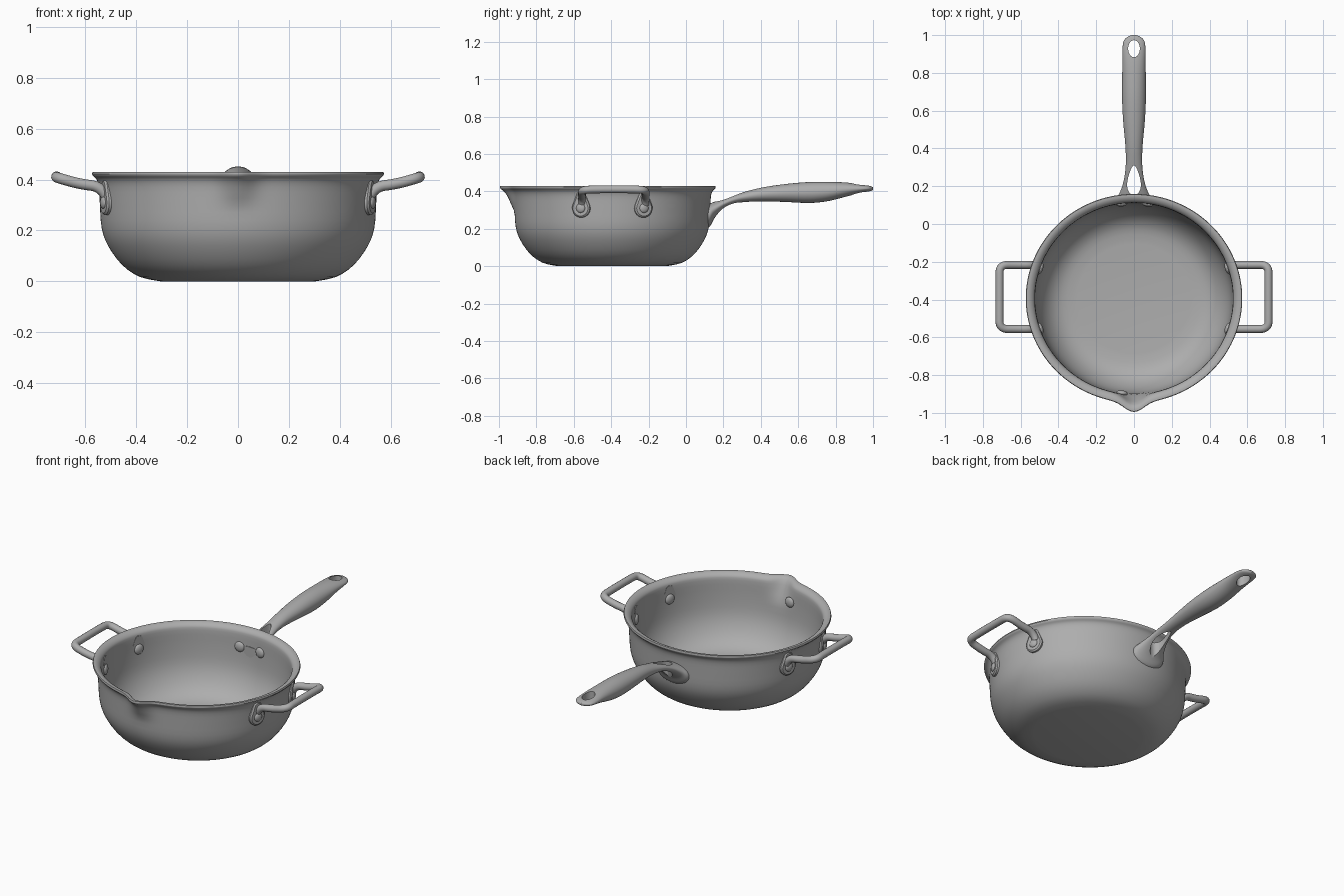
import bpy, bmesh
from math import sin, cos, pi, exp, radians
from mathutils import Matrix, Vector

if "Cube" in bpy.data.objects:
    bpy.data.objects.remove(bpy.data.objects["Cube"])

CENTRE_Y = -0.394   # pan centre
OVAL = 0.965        # depth of the pan relative to its width

steel = bpy.data.materials.new("brushed grey metal")
steel.use_nodes = True
steel.diffuse_color = (0.42, 0.42, 0.42, 1)
steel.node_tree.nodes["Principled BSDF"].inputs["Base Color"].default_value = (0.42, 0.42, 0.42, 1)


def add(name, data):
    obj = bpy.data.objects.new(name, data)
    bpy.context.collection.objects.link(obj)
    data.materials.append(steel)
    return obj


def finish(name, bm, smooth=True):
    bmesh.ops.recalc_face_normals(bm, faces=bm.faces)
    mesh = bpy.data.meshes.new(name)
    bm.to_mesh(mesh)
    bm.free()
    obj = add(name, mesh)
    if smooth:
        shade(obj)
    return obj


def shade(obj):
    bpy.ops.object.select_all(action='DESELECT')
    obj.select_set(True)
    bpy.context.view_layer.objects.active = obj
    bpy.ops.object.shade_smooth_by_angle(angle=radians(40))


def spline(points, steps):
    """Smooth curve through points of any dimension."""
    pts = [points[0]] + list(points) + [points[-1]]
    out = []
    for a, b, c, d in zip(pts, pts[1:], pts[2:], pts[3:]):
        for i in range(steps):
            t = i / steps
            out.append([q + t / 2 * (r - p + t * (2*p - 5*q + 4*r - s + t * (3*(q - r) + s - p)))
                        for p, q, r, s in zip(a, b, c, d)])
    return out + [list(points[-1])]


def loft(name, rings, smooth=True):
    """Skin closed rings of points and cap both ends."""
    bm = bmesh.new()
    loops = [[bm.verts.new(p) for p in ring] for ring in rings]
    n = len(loops[0])
    for a, b in zip(loops, loops[1:]):
        for i in range(n):
            bm.faces.new((a[i], a[(i + 1) % n], b[(i + 1) % n], b[i]))
    bm.faces.new(loops[0])
    bm.faces.new(loops[-1])
    return finish(name, bm, smooth)


def wall_frame(angle, radius, z):
    """Frame on the pan wall: local x along the wall, y up, z outward."""
    pos = Vector((radius * cos(angle), CENTRE_Y + OVAL * radius * sin(angle), z))
    out = Vector((OVAL * cos(angle), sin(angle), 0)).normalized()
    up = Vector((0, 0, 1))
    rot = Matrix((up.cross(out), up, out)).transposed().to_4x4()
    return Matrix.Translation(pos) @ rot


def rivet(name, angle, radius, z, size, height):
    bm = bmesh.new()
    bmesh.ops.create_uvsphere(bm, u_segments=24, v_segments=12, radius=1)
    bm.transform(wall_frame(angle, radius, z) @ Matrix.Diagonal((size, size, height, 1)))
    finish(name, bm)


# Pan body: outer wall, flared rim and inner wall, with a pulled-out spout
outer = [(0.30, 0), (0.385, 0.018), (0.455, 0.065), (0.51, 0.14), (0.535, 0.21),
         (0.542, 0.30), (0.546, 0.37), (0.555, 0.40), (0.569, 0.414), (0.573, 0.422)]
inner = [(0.570, 0.430), (0.552, 0.428), (0.533, 0.415), (0.525, 0.39), (0.522, 0.30),
         (0.512, 0.20), (0.485, 0.125), (0.44, 0.065), (0.38, 0.03), (0.30, 0.018)]
SEGMENTS = 180


def pan_ring(radius, z):
    ring = []
    for i in range(SEGMENTS):
        a = 2 * pi * i / SEGMENTS
        off = a - 1.5 * pi
        pull = 0.05 * exp(-(off / 0.115) ** 2) * min(1, max(0, (z - 0.29) / 0.12))
        r = radius + pull
        ring.append((r * cos(a), CENTRE_Y + OVAL * r * sin(a), z))
    return ring


loft("pan_body", [pan_ring(r, z) for r, z in spline(outer, 3) + spline(inner, 3)])

# Side handles: bent rod, two teardrop mounting pads, rivets inside and out
half = [(0.515, 0.168, 0.33), (0.535, 0.17, 0.372), (0.62, 0.17, 0.382),
        (0.712, 0.17, 0.408), (0.712, 0.09, 0.411)]
PAD_Z = 0.31
for side, label in ((1, "left"), (-1, "right")):
    path = half + [(x, -y, z) for x, y, z in reversed(half)]
    curve = bpy.data.curves.new(label + "_side_handle", 'CURVE')
    curve.dimensions = '3D'
    curve.bevel_depth = 0.021
    curve.bevel_resolution = 5
    curve.use_fill_caps = True
    rod = curve.splines.new('NURBS')
    rod.points.add(len(path) - 1)
    for p, (x, y, z) in zip(rod.points, path):
        p.co = (side * x, y + CENTRE_Y + 0.008, z, 1)
    rod.order_u = 3
    rod.use_endpoint_u = True
    rod.resolution_u = 10
    rod.use_smooth = True
    add(label + "_side_handle", curve)

    for end, where in ((1, "back"), (-1, "front")):
        angle = end * radians(18.4)
        if side < 0:
            angle = pi - angle
        bm = bmesh.new()
        for radius, lift in ((0.05, 0), (0.026, 0.065)):
            for r, depth in ((radius, -0.02), (radius, 0.008), (radius - 0.008, 0.015)):
                bmesh.ops.create_circle(bm, segments=32, radius=r,
                                        matrix=Matrix.Translation((0, lift, depth)))
        hull = bmesh.ops.convex_hull(bm, input=bm.verts[:])
        bmesh.ops.delete(bm, geom=[v for v in set(hull["geom_interior"] + hull["geom_unused"])
                                   if isinstance(v, bmesh.types.BMVert)], context='VERTS')
        bm.transform(wall_frame(angle, 0.542, PAD_Z))
        finish(f"{label}_{where}_pad", bm)
        rivet(f"{label}_{where}_outer_rivet", angle, 0.556, PAD_Z, 0.025, 0.012)
        rivet(f"{label}_{where}_inner_rivet", angle, 0.522, PAD_Z + 0.01, 0.03, 0.014)

# Inner rivets of the long handle, and one beside the spout
for name, degrees in (("long_handle_rivet_a", 82), ("long_handle_rivet_b", 97), ("spout_rivet", 263)):
    rivet(name, radians(degrees), 0.523, PAD_Z + 0.01, 0.03, 0.014)

# Long handle: stations of y, half width, underside z, top z
stations = [(0.108, 0.105, 0.20, 0.335), (0.13, 0.10, 0.215, 0.337), (0.155, 0.082, 0.26, 0.345),
            (0.20, 0.062, 0.305, 0.36), (0.26, 0.049, 0.333, 0.382), (0.33, 0.043, 0.344, 0.402),
            (0.42, 0.046, 0.347, 0.423), (0.54, 0.057, 0.343, 0.44), (0.66, 0.063, 0.338, 0.45),
            (0.76, 0.063, 0.348, 0.451), (0.86, 0.061, 0.373, 0.447), (0.94, 0.060, 0.392, 0.437),
            (0.975, 0.051, 0.399, 0.431), (0.993, 0.03, 0.404, 0.426), (1.0, 0.01, 0.409, 0.421)]


def handle_ring(y, width, low, high):
    mid, tall = (low + high) / 2, (high - low) / 2
    return [(width * cos(a), y, mid + tall * sin(a)) for a in (2 * pi * i / 40 for i in range(40))]


handle = loft("long_handle", [handle_ring(*s) for s in spline(stations, 4)], False)


def cut(name, outline):
    """Cut a vertical hole of the given outline through the long handle."""
    cutter = loft(name, [[(x, y, z) for x, y in outline] for z in (0.1, 0.6)], False)
    mod = handle.modifiers.new(name, 'BOOLEAN')
    mod.operation = 'DIFFERENCE'
    mod.solver = 'EXACT'
    mod.object = cutter
    return cutter


ring = [2 * pi * i / 40 for i in range(40)]
cutters = [cut("hanging_hole_cutter", [(0.031 * cos(a), 0.928 + 0.045 * sin(a)) for a in ring]),
           cut("fork_gap_cutter", [(0.034 * cos(a) * (1 - 0.4 * sin(a)), 0.232 + 0.078 * sin(a))
                                   for a in ring])]
bpy.context.view_layer.update()
result = bpy.data.meshes.new_from_object(handle.evaluated_get(bpy.context.evaluated_depsgraph_get()))
handle.modifiers.clear()
handle.data = result
for cutter in cutters:
    bpy.data.objects.remove(cutter)
shade(handle)
